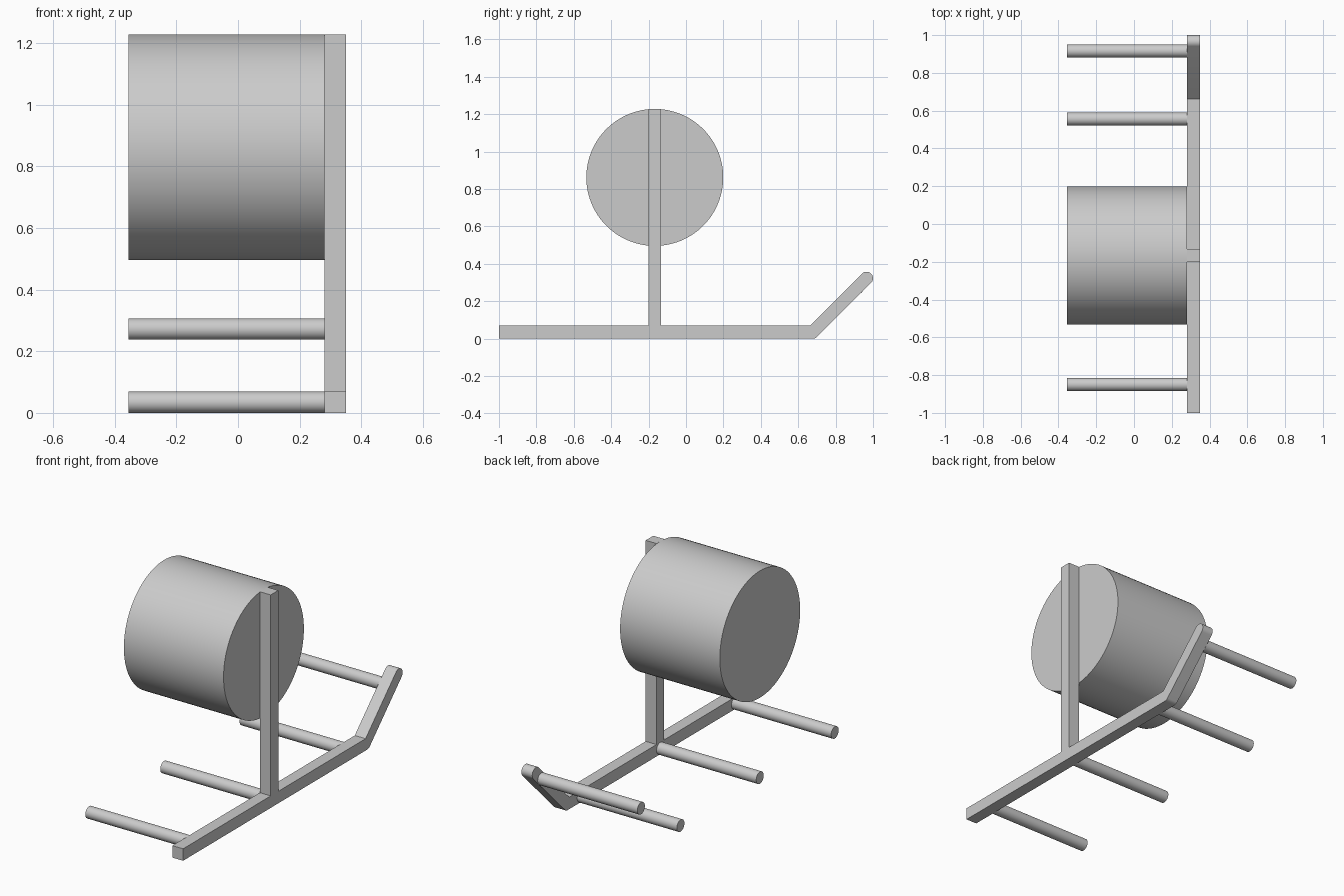
import bpy, bmesh
from math import pi, sin, cos, tan, radians
from mathutils import Matrix

if "Cube" in bpy.data.objects:
    bpy.data.objects.remove(bpy.data.objects["Cube"])

grey = bpy.data.materials.new("plain_grey")
grey.use_nodes = True
colour = (0.6, 0.6, 0.6, 1)
grey.diffuse_color = colour
grey.node_tree.nodes["Principled BSDF"].inputs["Base Color"].default_value = colour

INNER, OUTER, END = 0.281, 0.35, -0.355   # x of the frame's two sides and the free ends
HALF = 0.0345                             # half thickness of the bars
POST_Y = -0.167


def finish(name, bm, smooth=True):
    bmesh.ops.recalc_face_normals(bm, faces=bm.faces)
    mesh = bpy.data.meshes.new(name)
    bm.to_mesh(mesh)
    bm.free()
    mesh.materials.append(grey)
    obj = bpy.data.objects.new(name, mesh)
    bpy.context.collection.objects.link(obj)
    if smooth:
        bpy.ops.object.select_all(action='DESELECT')
        obj.select_set(True)
        bpy.context.view_layer.objects.active = obj
        bpy.ops.object.shade_smooth_by_angle(angle=radians(30))
    return obj


def cylinder(name, y, z, radius, sides):
    """Cylinder along x from the frame to the free end."""
    bm = bmesh.new()
    place = Matrix.Translation(((INNER + END) / 2, y, z)) @ Matrix.Rotation(pi / 2, 4, 'Y')
    bmesh.ops.create_cone(bm, cap_ends=True, segments=sides, radius1=radius,
                          radius2=radius, depth=INNER - END, matrix=place)
    finish(name, bm)


def side_plate(name, outline):
    """Extrude a (y, z) outline across the frame thickness."""
    bm = bmesh.new()
    face = bm.faces.new([bm.verts.new((INNER, y, z)) for y, z in outline])
    ext = bmesh.ops.extrude_face_region(bm, geom=[face])
    moved = [v for v in ext["geom"] if isinstance(v, bmesh.types.BMVert)]
    bmesh.ops.translate(bm, verts=moved, vec=(OUTER - INNER, 0, 0))
    finish(name, bm)


def arc(y, z, start, end, steps):
    angles = [radians(start + (end - start) * i / steps) for i in range(steps + 1)]
    return [(y + HALF * cos(a), z + HALF * sin(a)) for a in angles]


# Bottom rail with rounded bend and upturned, round-ended tip
bend_y, tip_y = 0.677, 1 - HALF
tip_z = HALF + tip_y - bend_y
rail = [(-1, 2 * HALF), (-1, 0)]
rail += arc(bend_y, HALF, -90, -45, 6)
rail += arc(tip_y, tip_z, -45, 135, 20)
rail.append((bend_y - HALF * tan(pi / 8), 2 * HALF))
side_plate("side_rail", rail)

# Upright post carrying the drum
left, right = POST_Y - HALF, POST_Y + HALF
side_plate("upright_post", [(left, 2 * HALF), (right, 2 * HALF), (right, 1.228), (left, 1.228)])

# Large drum
cylinder("drum", POST_Y, 0.862, 0.366, 96)

# Cross rods
for name, y, z in (("front_rod", -0.85, HALF), ("middle_rod", POST_Y, HALF),
                   ("rear_rod", 0.556, HALF), ("tip_rod", 0.916, 0.272)):
    cylinder(name, y, z, HALF, 40)
